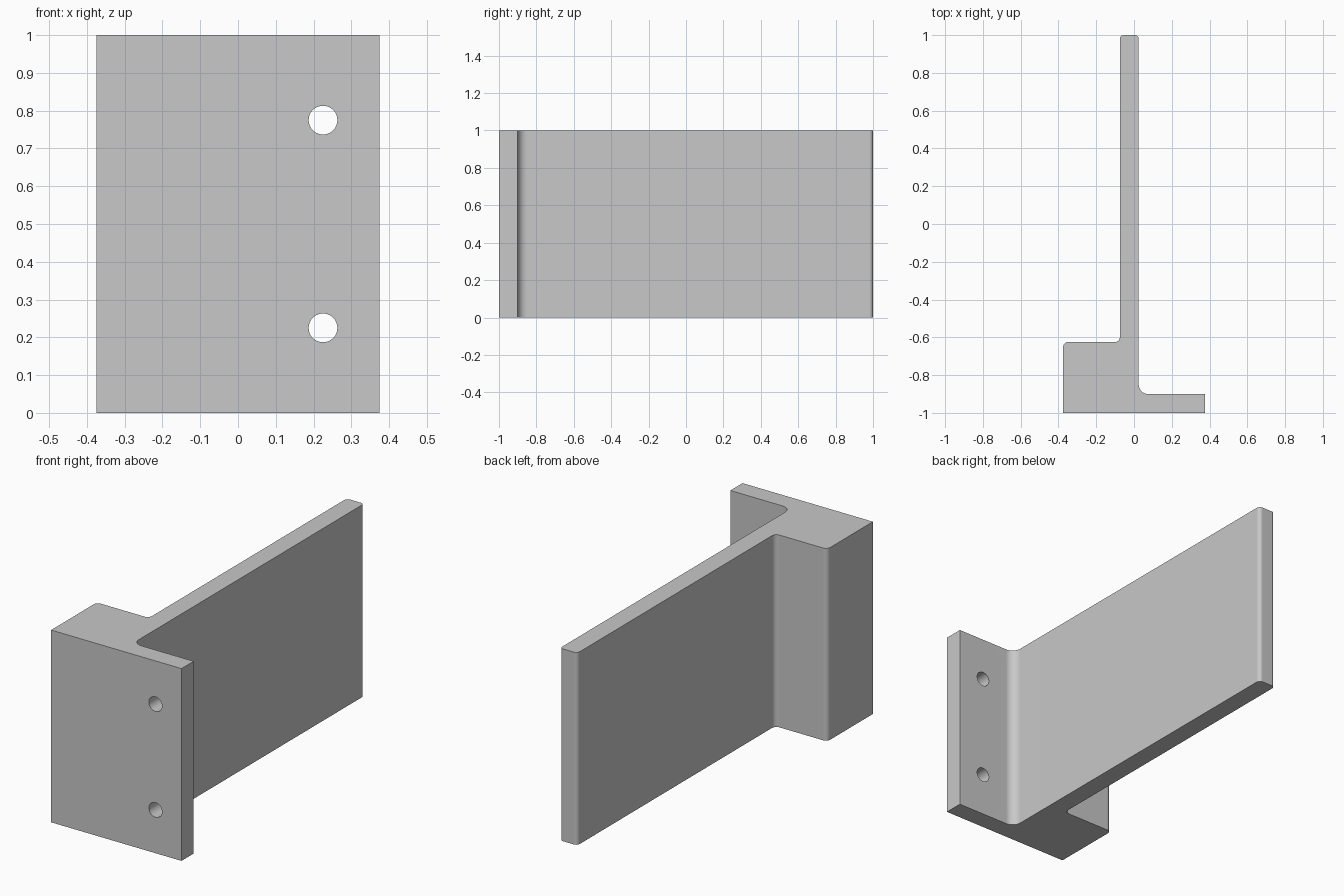
import bpy
import bmesh
import math
from mathutils import Vector

cube = bpy.data.objects.get("Cube")
if cube:
    bpy.data.objects.remove(cube, do_unlink=True)

HEIGHT = 1.0
ARC_STEPS = 8

grey = bpy.data.materials.new("light_grey")
grey.use_nodes = True
colour = (0.58, 0.58, 0.58, 1.0)
grey.diffuse_color = colour
grey.node_tree.nodes["Principled BSDF"].inputs["Base Color"].default_value = colour


def rounded_outline(corners):
    """Replace each square corner (x, y, radius) by a quarter arc."""
    points = []
    for i, (x, y, radius) in enumerate(corners):
        here = Vector((x, y))
        if radius == 0:
            points.append(here)
            continue
        to_prev = (Vector(corners[i - 1][:2]) - here).normalized()
        to_next = (Vector(corners[(i + 1) % len(corners)][:2]) - here).normalized()
        centre = here + radius * (to_prev + to_next)
        for step in range(ARC_STEPS + 1):
            a = math.pi / 2 * step / ARC_STEPS
            points.append(centre - radius * (to_next * math.cos(a) + to_prev * math.sin(a)))
    return points


def extruded(name, outline, height):
    bm = bmesh.new()
    base = bm.faces.new([bm.verts.new((p.x, p.y, 0)) for p in outline])
    top = bmesh.ops.extrude_face_region(bm, geom=[base])["geom"]
    verts = [g for g in top if isinstance(g, bmesh.types.BMVert)]
    bmesh.ops.translate(bm, verts=verts, vec=(0, 0, height))
    bmesh.ops.recalc_face_normals(bm, faces=bm.faces)
    mesh = bpy.data.meshes.new(name)
    bm.to_mesh(mesh)
    bm.free()
    mesh.materials.append(grey)
    obj = bpy.data.objects.new(name, mesh)
    bpy.context.collection.objects.link(obj)
    return obj


# Bracket: mounting flange, thick block and long web in one section
section = [
    (-0.375, -1.0, 0), (0.375, -1.0, 0), (0.375, -0.9, 0),
    (0.025, -0.9, 0.05), (0.025, 1.0, 0.02), (-0.075, 1.0, 0.02),
    (-0.075, -0.625, 0.025), (-0.375, -0.625, 0.025),
]
bracket = extruded("bracket", rounded_outline(section), HEIGHT)

# Two screw holes through the flange
for z in (0.225, 0.775):
    bpy.ops.mesh.primitive_cylinder_add(
        vertices=40, radius=0.038, depth=0.3,
        location=(0.225, -0.95, z), rotation=(math.pi / 2, 0, 0))
    cutter = bpy.context.object
    cutter.name = "hole_cutter"
    cutter.hide_render = True
    cutter.data.materials.append(grey)
    hole = bracket.modifiers.new("screw_hole", "BOOLEAN")
    hole.operation = "DIFFERENCE"
    hole.solver = "EXACT"
    hole.object = cutter
    bpy.ops.object.select_all(action="DESELECT")
    bracket.select_set(True)
    bpy.context.view_layer.objects.active = bracket
    bpy.ops.object.modifier_apply(modifier=hole.name)
    bpy.data.objects.remove(cutter, do_unlink=True)

# Smooth fillets and bores, crisp flat faces
bpy.ops.object.shade_smooth_by_angle(angle=math.radians(30))
weighted = bracket.modifiers.new("flat_face_normals", "WEIGHTED_NORMAL")
weighted.keep_sharp = True
